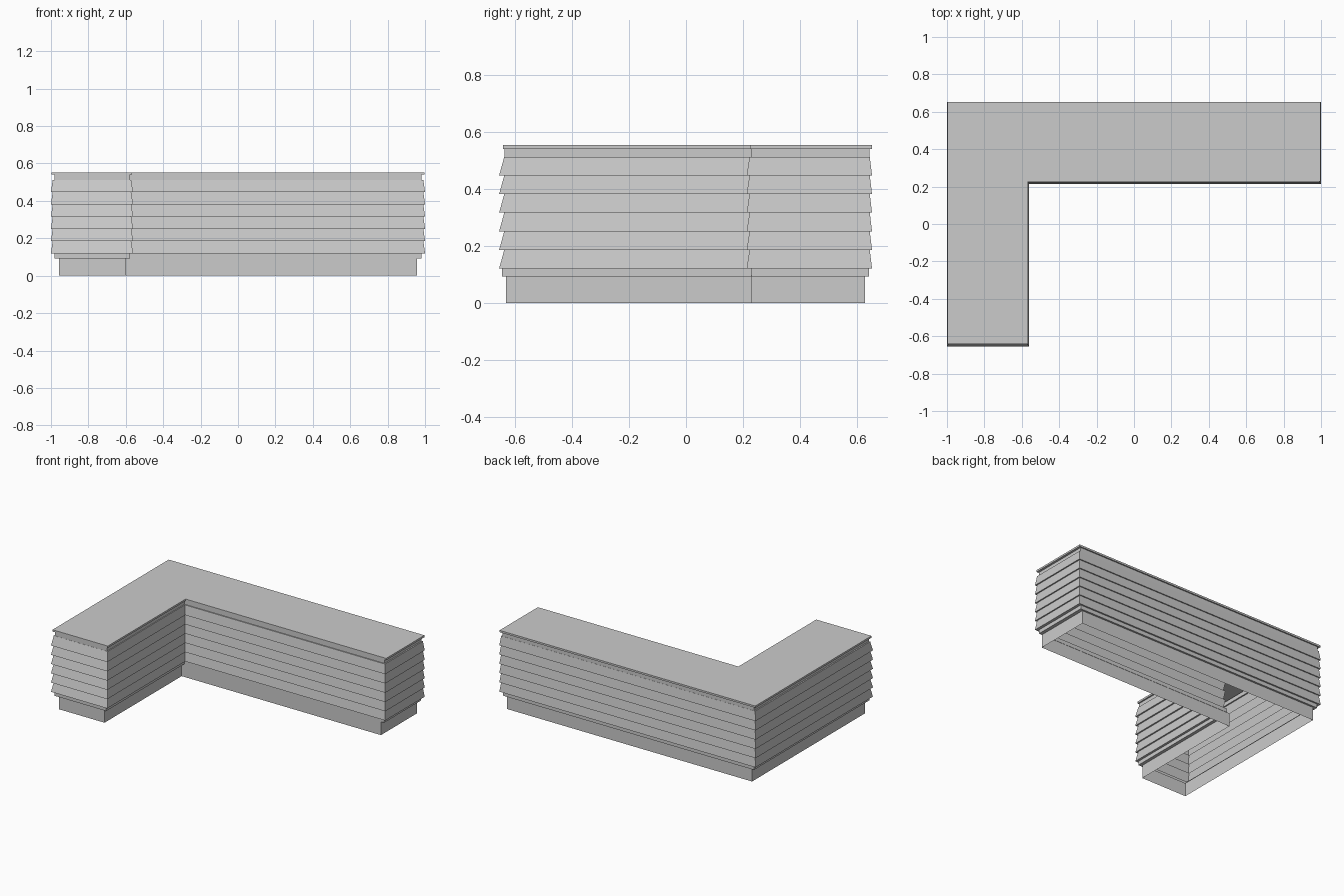
import bpy, bmesh

if "Cube" in bpy.data.objects:
    bpy.data.objects.remove(bpy.data.objects["Cube"])

# L-shaped outline: half width, front, back, inner corner x and y
def ring(bm, z, s):
    X, F, B, xi, yi = s
    pts = [(-X, -F), (xi, -F), (xi, yi), (X, yi), (X, B), (-X, B)]
    return [bm.verts.new((x, y, z)) for x, y in pts]

# Stack outlines into a shell, optionally capped on top
def loft(name, levels, cap=False):
    bm = bmesh.new()
    rings = [ring(bm, z, s) for z, s in levels]
    for a, b in zip(rings, rings[1:]):
        for i in range(6):
            j = (i + 1) % 6
            bm.faces.new((a[i], a[j], b[j], b[i]))
    if cap:
        bm.faces.new(rings[-1])
    me = bpy.data.meshes.new(name)
    bm.to_mesh(me)
    bm.free()
    ob = bpy.data.objects.new(name, me)
    bpy.context.collection.objects.link(ob)

PLINTH = (.956, .632, .629, -.599, .228)
LOWER = (.98, .645, .642, -.577, .23)
UPPER = (.982, .637, .644, -.577, .23)
BOARD_OUT = (1.0, .656, .653, -.561, .213)
BOARD_IN = (.991, .638, .645, -.571, .223)
CAP = (.998, .642, .653, -.567, .226)

# Recessed base and the ledge trim above it
loft("plinth", [(0, PLINTH), (.095, PLINTH)])
loft("lower_trim", [(.093, PLINTH), (.093, LOWER), (.12, LOWER), (.12, BOARD_OUT)])

# Overlapping clapboards
n, z0, z1 = 6, .12, .512
h = (z1 - z0) / n
boards = []
for k in range(n):
    boards += [(z0 + k * h, BOARD_OUT), (z0 + (k + 1) * h, BOARD_IN)]
loft("siding", boards)

# Upper trim and counter top
loft("upper_trim", [(.512, BOARD_IN), (.512, UPPER), (.54, UPPER)])
loft("counter_top", [(.54, UPPER), (.54, CAP), (.553, CAP)], cap=True)
